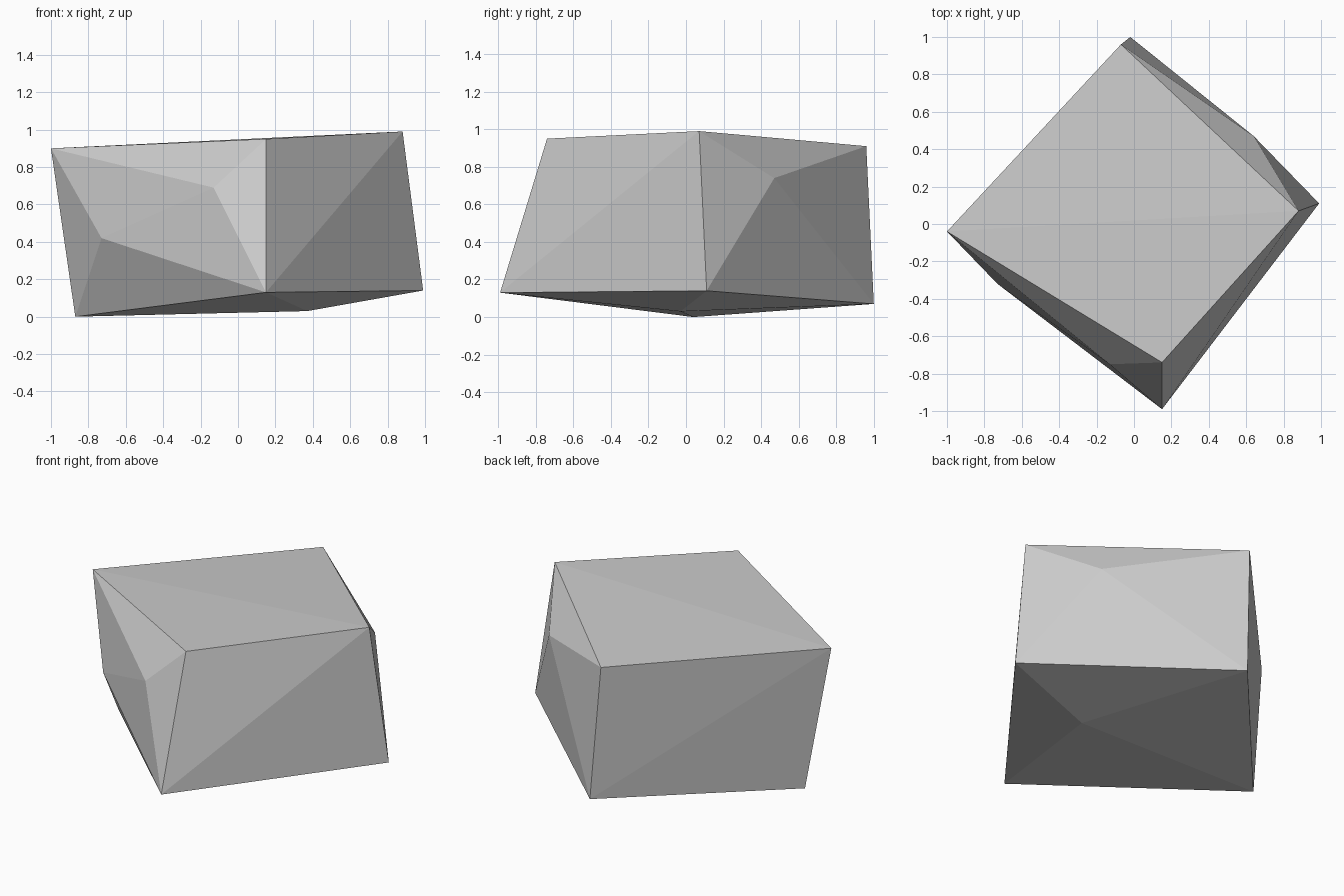
import bpy
import bmesh

default_cube = bpy.data.objects.get("Cube")
if default_cube:
    bpy.data.objects.remove(default_cube, do_unlink=True)

# Plain grey stone material
stone_grey = bpy.data.materials.new("stone_grey")
stone_grey.use_nodes = True
colour = (0.6, 0.6, 0.6, 1)
stone_grey.diffuse_color = colour
stone_grey.node_tree.nodes["Principled BSDF"].inputs["Base Color"].default_value = colour

bm = bmesh.new()

# Corners of the rough block: upper and lower ring
left_top = bm.verts.new((-1, -0.04, 0.9))
front_top = bm.verts.new((0.15, -0.74, 0.95))
right_top = bm.verts.new((0.88, 0.07, 0.99))
back_top = bm.verts.new((-0.07, 0.96, 0.91))
left_low = bm.verts.new((-0.87, 0.04, 0))
front_low = bm.verts.new((0.15, -0.99, 0.13))
right_low = bm.verts.new((0.99, 0.11, 0.14))
back_low = bm.verts.new((-0.02, 1, 0.07))

# Extra chipped points inside the sides and the base
chip_left = bm.verts.new((-0.73, -0.32, 0.42))
chip_front = bm.verts.new((-0.13, -0.75, 0.69))
chip_back = bm.verts.new((0.64, 0.47, 0.74))
chip_base = bm.verts.new((0.37, -0.03, 0.03))


def fan(centre, *ring):
    """Join a centre point to each successive pair of ring points."""
    for first, second in zip(ring, ring[1:]):
        bm.faces.new((centre, first, second))


# Top, split from left to right
fan(left_top, front_top, right_top, back_top)

# Left front side with two chips
fan(chip_left, chip_front, left_top, left_low, front_low, chip_front)
fan(chip_front, left_top, front_top, front_low)

# Right front side
fan(front_low, right_low, right_top, front_top)

# Right back side, chipped near the top
fan(chip_back, right_low, back_low, back_top, right_top, right_low)

# Left back side
fan(left_top, back_top, back_low, left_low)

# Base, slightly pointed
fan(chip_base, left_low, back_low, right_low, front_low, left_low)

bmesh.ops.recalc_face_normals(bm, faces=bm.faces)

mesh = bpy.data.meshes.new("rock")
bm.to_mesh(mesh)
bm.free()
mesh.materials.append(stone_grey)
rock = bpy.data.objects.new("rock", mesh)
bpy.context.collection.objects.link(rock)
